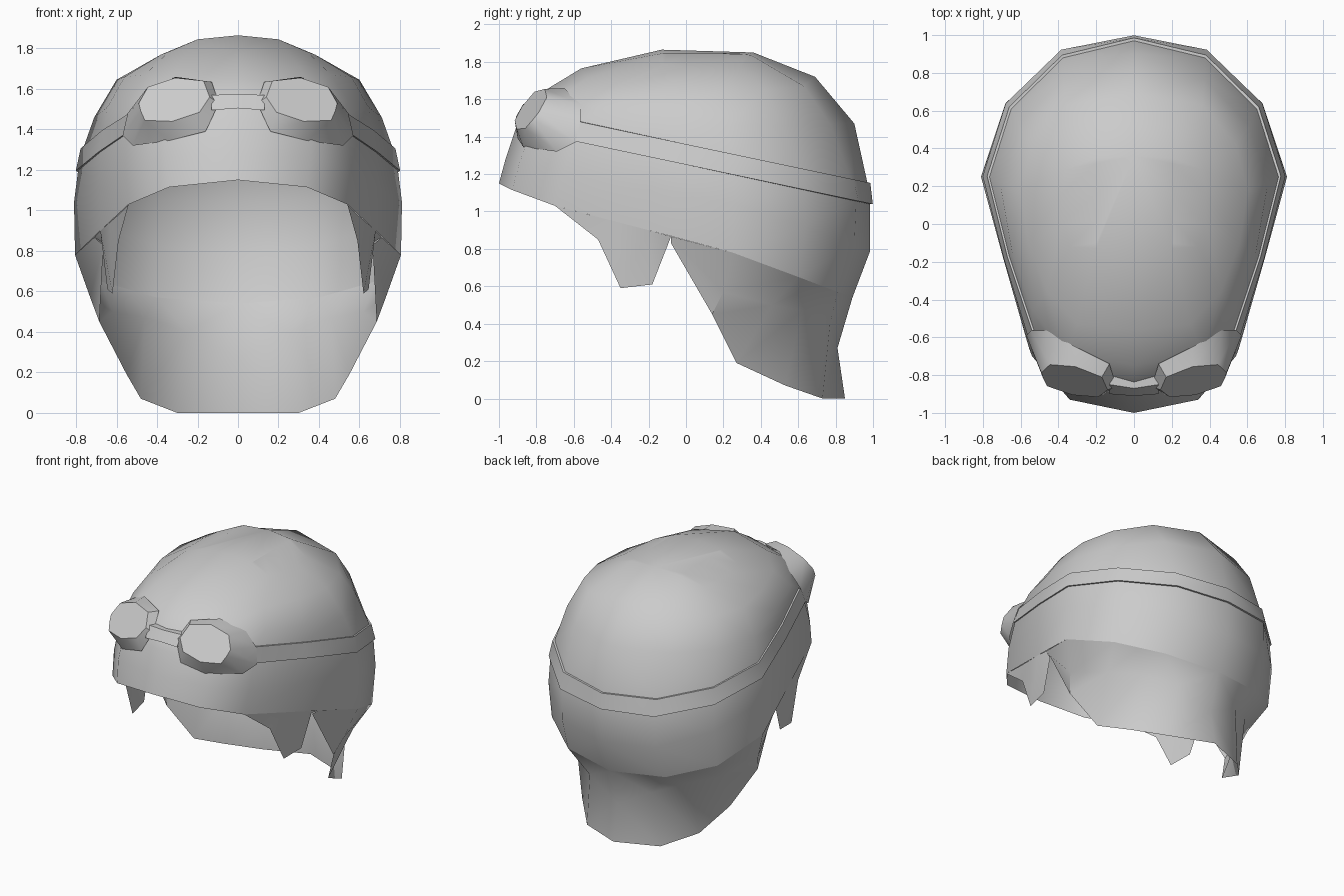
import bpy
import bmesh
import math

cube = bpy.data.objects.get("Cube")
if cube:
    bpy.data.objects.remove(cube, do_unlink=True)

grey = bpy.data.materials.new("light_grey")
grey.use_nodes = True
GREY = (0.6, 0.6, 0.6, 1.0)
grey.diffuse_color = GREY
bsdf = grey.node_tree.nodes["Principled BSDF"]
bsdf.inputs["Base Color"].default_value = GREY
bsdf.inputs["Roughness"].default_value = 0.7


def build(name, bm, angle=40):
    """Turn a +x half mesh into a mirrored, smooth-shaded object."""
    bmesh.ops.remove_doubles(bm, verts=bm.verts, dist=0.0005)
    mesh = bpy.data.meshes.new(name)
    bm.to_mesh(mesh)
    bm.free()
    mesh.materials.append(grey)
    obj = bpy.data.objects.new(name, mesh)
    bpy.context.collection.objects.link(obj)
    mirror = obj.modifiers.new("mirror", "MIRROR")
    mirror.use_clip = True
    mirror.merge_threshold = 0.002
    bpy.ops.object.select_all(action="DESELECT")
    obj.select_set(True)
    bpy.context.view_layer.objects.active = obj
    bpy.ops.object.shade_smooth_by_angle(angle=math.radians(angle))
    return obj


def loft(rows, closed=False, cap=False):
    """Skin rows of equal length, lowest row first."""
    bm = bmesh.new()
    grid = [[bm.verts.new(p) for p in row] for row in rows]
    n = len(rows[0])
    for low, high in zip(grid, grid[1:]):
        for i in range(n if closed else n - 1):
            j = (i + 1) % n
            bm.faces.new((low[i], low[j], high[j], high[i]))
    if cap:
        bm.faces.new(grid[-1])
    return bm


def tilted(outline, height):
    """Lay an xy outline on the sloping plane of the strap."""
    return [(x, y, height - 0.214 * y) for x, y in outline]


def widen(row, k):
    return [(x * k, y * k, z) for x, y, z in row]


# Cap: half rings running from front centre to back centre
rim = [(0, -1.0, 1.15), (0.34, -0.93, 1.115), (0.54, -0.7, 1.03), (0.68, -0.2, 0.9),
       (0.805, 0.25, 0.78), (0.68, 0.6, 0.65), (0.4, 0.81, 0.57), (0, 0.89, 0.54)]
brow = [(0, -0.965, 1.28), (0.36, -0.89, 1.26), (0.555, -0.66, 1.2), (0.69, -0.19, 1.12),
        (0.81, 0.25, 1.04), (0.68, 0.64, 0.92), (0.385, 0.9, 0.82), (0, 0.985, 0.79)]
strap_low = tilted([(0, -0.91), (0.36, -0.83), (0.55, -0.6), (0.68, -0.18),
                    (0.79, 0.25), (0.67, 0.63), (0.38, 0.91), (0, 0.985)], 1.25)
strap_high = tilted([(0, -0.87), (0.36, -0.77), (0.53, -0.56), (0.66, -0.17),
                     (0.765, 0.25), (0.65, 0.61), (0.375, 0.88), (0, 0.97)], 1.36)
upper = [(0, -0.75, 1.65), (0.36, -0.68, 1.61), (0.54, -0.46, 1.55), (0.645, -0.15, 1.51),
         (0.71, 0.22, 1.46), (0.61, 0.52, 1.46), (0.375, 0.77, 1.47), (0, 0.9, 1.47)]
shoulder = [(0, -0.56, 1.765), (0.3, -0.53, 1.71), (0.46, -0.36, 1.67), (0.56, -0.1, 1.66),
            (0.6, 0.18, 1.645), (0.54, 0.42, 1.65), (0.36, 0.63, 1.67), (0, 0.69, 1.72)]
crown = [(0, -0.13, 1.865), (0.2, -0.13, 1.845), (0.34, -0.12, 1.785), (0.38, 0, 1.77),
         (0.38, 0.16, 1.77), (0.36, 0.29, 1.77), (0.2, 0.35, 1.835), (0, 0.36, 1.85)]
ridge = [(0, -0.13, 1.865), (0.2, -0.13, 1.845), (0.2, -0.1, 1.845), (0.2, 0.02, 1.845),
         (0.2, 0.16, 1.845), (0.2, 0.32, 1.84), (0.2, 0.35, 1.835), (0, 0.36, 1.85)]
cap = loft([rim, brow, strap_low, strap_high, upper, shoulder, crown])
cap.verts.ensure_lookup_table()
top = list(cap.verts)[-8:]
inner = [cap.verts.new(p) for p in ridge[2:6]]
for quad in ((top[1], top[2], inner[0]), (top[2], top[3], inner[1], inner[0]),
             (top[3], top[4], inner[2], inner[1]), (top[4], top[5], inner[3], inner[2]),
             (top[5], top[6], inner[3]),
             (top[0], top[1], *inner, top[6], top[7])):
    cap.faces.new(quad)
build("cap", cap, 50)

# Goggle strap: a thin raised band round the sides and back
low, high = strap_low[2:], strap_high[2:]
build("goggle_strap", loft([low, widen(low, 1.014), widen(high, 1.016), high]))

# Goggle frames and their tilted flat lenses
lens_xz = [(0.48, 1.49), (0.49, 1.53), (0.445, 1.61), (0.31, 1.655), (0.17, 1.64),
           (0.14, 1.56), (0.19, 1.485), (0.325, 1.44), (0.46, 1.445)]
lens = [(x, -2.046 + 0.72 * z + 0.32 * x, z) for x, z in lens_xz]
base = [(0.57, -0.59, 1.37), (0.545, -0.565, 1.48), (0.46, -0.565, 1.575),
        (0.31, -0.65, 1.66), (0.13, -0.74, 1.635), (0.094, -0.86, 1.53),
        (0.16, -0.9, 1.39), (0.34, -0.87, 1.345), (0.52, -0.69, 1.32)]
build("goggle_frame", loft([base, lens], closed=True))
bm = bmesh.new()
bm.faces.new([bm.verts.new(p) for p in lens])
build("goggle_lens", bm)

# Bridge between the two frames
build("goggle_bridge", loft([[(0, -0.85, 1.505), (0.13, -0.82, 1.495)],
                             [(0, -0.91, 1.505), (0.13, -0.9, 1.495)],
                             [(0, -0.87, 1.575), (0.13, -0.85, 1.57)],
                             [(0, -0.8, 1.575), (0.13, -0.78, 1.57)]]))

# Back hair: hangs from the rim, narrows at the nape and flares at the ends
hair_top = [(0.71, -0.08, 0.867), rim[4], rim[5], (0.54, 0.705, 0.61), rim[6], rim[7]]
hair_mid = [(0.69, -0.08, 0.85), (0.73, 0.2, 0.57), (0.62, 0.46, 0.5),
            (0.46, 0.62, 0.47), (0.25, 0.77, 0.4), (0, 0.81, 0.27)]
hair_low = [(0.665, -0.08, 0.83), (0.685, 0.14, 0.45), (0.55, 0.27, 0.19),
            (0.48, 0.53, 0.07), (0.3, 0.73, 0), (0, 0.85, 0)]
build("back_hair", loft([hair_low, hair_mid, hair_top]), 35)

# Pointed side lock in front of each ear
lock_low = [(0.54, -0.7, 1.03), (0.59, -0.47, 0.85), (0.62, -0.35, 0.59),
            (0.645, -0.18, 0.61), (0.665, -0.09, 0.84)]
lock_top = [(0.54, -0.7, 1.03), (0.6, -0.47, 0.97), (0.635, -0.35, 0.94),
            (0.68, -0.2, 0.9), (0.71, -0.08, 0.867)]
build("side_lock", loft([lock_low, lock_top]))
